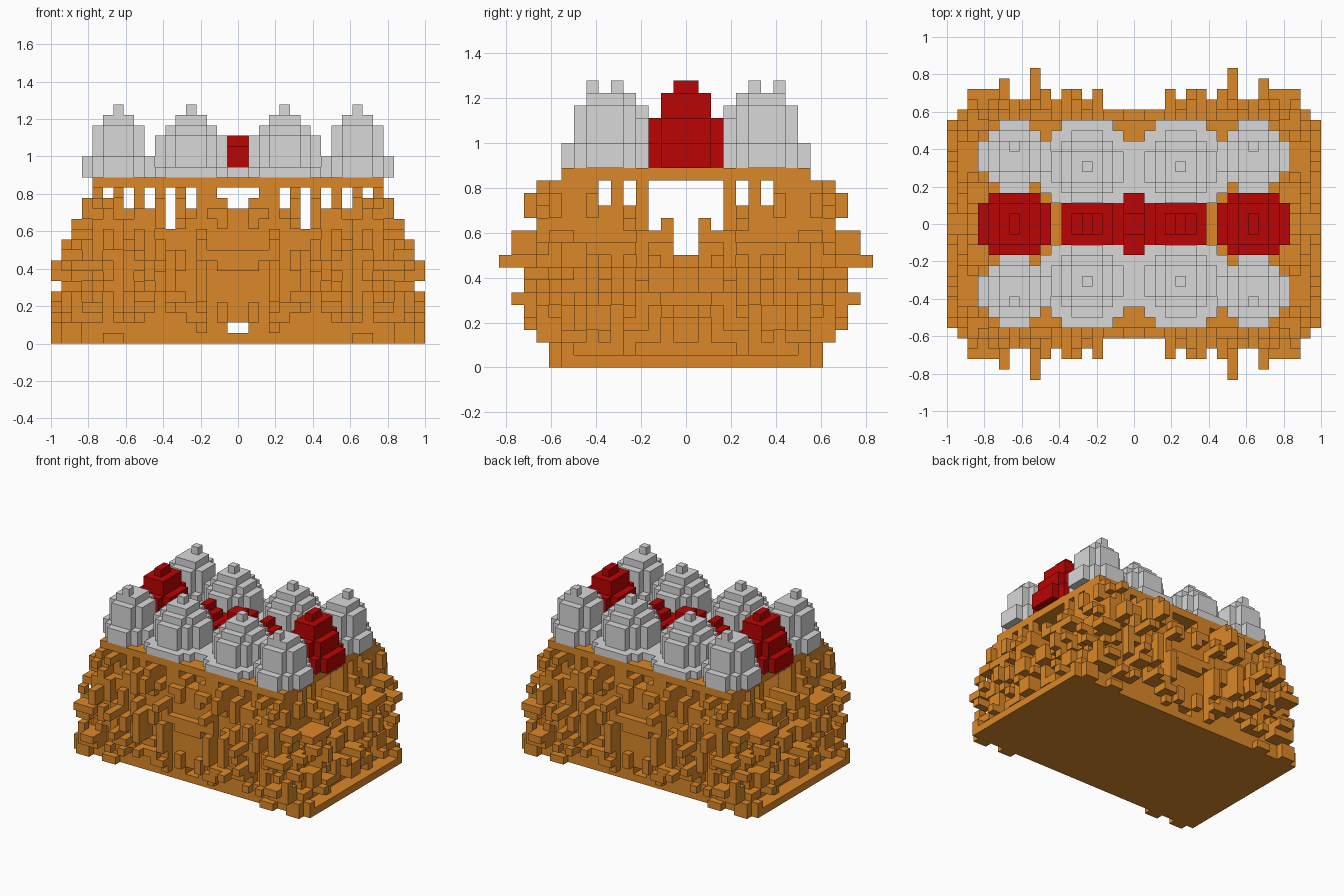
import bpy, bmesh, random
from mathutils import Vector

if "Cube" in bpy.data.objects:
    bpy.data.objects.remove(bpy.data.objects["Cube"])

random.seed(11)
U = 1 / 18  # edge of one block


def material(name, rgb):
    m = bpy.data.materials.new(name)
    m.use_nodes = True
    m.diffuse_color = (*rgb, 1)
    m.node_tree.nodes["Principled BSDF"].inputs["Base Color"].default_value = (*rgb, 1)
    return m


BROWN = material("brown", (0.71, 0.245, 0.021))
GREY = material("light grey", (0.69, 0.69, 0.69))
RED = material("red", (0.50, 0.001, 0.001))


def box(i0, i1, j0, j1, k0, k1):
    return {(i, j, k) for i in range(i0, i1) for j in range(j0, j1) for k in range(k0, k1)}


def disc(ci, cj, r, k0, k1):
    # round-cornered slab of blocks
    return {(i, j, k) for i, j, k in box(ci - r, ci + r + 1, cj - r, cj + r + 1, k0, k1)
            if abs(i - ci) + abs(j - cj) <= {1: 2, 2: 3, 3: 4, 4: 6}[r]}


def mirrored(cells):
    # repeat one quarter in the other three
    return {(a, b, k) for i, j, k in cells for a in (i, -1 - i) for b in (j, -1 - j)}


def build(name, quarter, mat):
    # skin the blocks with their outer faces
    cells = mirrored(quarter)
    bm = bmesh.new()
    corners = {}

    def vert(p):
        if p not in corners:
            corners[p] = bm.verts.new(Vector(p) * U)
        return corners[p]

    for c in sorted(cells):
        for axis in range(3):
            b, d = (axis + 1) % 3, (axis + 2) % 3
            for side in (0, 1):
                near = list(c)
                near[axis] += 2 * side - 1
                if tuple(near) in cells:
                    continue
                ring = []
                for s, t in ((0, 0), (1, 0), (1, 1), (0, 1)):
                    p = list(c)
                    p[axis] += side
                    p[b] += s
                    p[d] += t
                    ring.append(vert(tuple(p)))
                bm.faces.new(ring if side else ring[::-1])
    mesh = bpy.data.meshes.new(name)
    bm.to_mesh(mesh)
    bm.free()
    mesh.materials.append(mat)
    ob = bpy.data.objects.new(name, mesh)
    bpy.context.collection.objects.link(ob)


def rough_field(width, cap, least):
    # wall depth over a face, laid out in random strips, never thinner than the core
    field = {(a, k): max(least, cap(a, k) - 2) for a in range(width) for k in range(15)}
    for _ in range(width * 12):
        a, k = random.randrange(width), random.randrange(1, 15)
        w, h = random.choice(((1, 1), (1, 2), (1, 3), (1, 4), (2, 1), (3, 1), (2, 2)))
        drop = random.choice((0, 0, 1, 1, 2, 2, 3))
        for x in range(a, min(a + w, width)):
            for z in range(k, min(k + h, 15)):
                field[x, z] = max(least, cap(x, z) - drop)
    return field


# Rough hollow body: limits per layer and per column
X_CAP = [18, 18, 18, 18, 18, 17, 18, 18, 17, 17, 16, 16, 15, 15, 15]
Y_CAP = [11, 11, 12, 13, 13, 14, 13, 14, 15, 14, 14, 14, 14, 13, 12]
COLUMN_CAP = [11, 12, 11, 13, 12, 13, 13, 12, 13, 15, 12, 13, 14, 13, 13, 13, 11, 10]
front = rough_field(18, lambda i, k: min(Y_CAP[k], COLUMN_CAP[i]), 10)
side = rough_field(15, lambda j, k: X_CAP[k], 14)
body = {(i, j, k) for i, j, k in box(0, 18, 0, 15, 1, 15)
        if j < front[i, k] and i < side[j, k]}
body |= box(9, 10, 8, 15, 8, 9) | box(12, 13, 8, 14, 9, 11)
body -= box(0, 12, 0, 8, 1, 15)

# Openings through front and back walls, then through the side walls
for i, k0, k1 in ((0, 1, 2), (0, 13, 15), (1, 14, 15), (4, 13, 15), (6, 11, 15),
                  (8, 13, 15), (10, 13, 15), (12, 14, 15)):
    body -= box(i, i + 1, 0, 15, k0, k1)
for j, k0 in ((0, 9), (1, 12), (2, 11), (4, 13), (6, 13)):
    body -= box(0, 18, j, j + 1, k0, 15)

# Floor slab with footings, and roof slab
body |= box(0, 18, 0, 10, 0, 1) | box(15, 17, 10, 11, 0, 2) | box(11, 13, 10, 11, 0, 1)
body |= box(0, 14, 0, 10, 15, 16)
build("rough_body", body, BROWN)

# Red end towers: three cross-shaped tiers and a finial
end_tower = (box(8, 15, 0, 2, 16, 18) | box(9, 14, 0, 3, 16, 18)
             | box(9, 14, 0, 2, 18, 20) | box(10, 13, 0, 3, 18, 20)
             | box(10, 13, 0, 2, 20, 22) | box(11, 12, 0, 1, 22, 23))
# Red low middle ridge
ridge = (box(0, 7, 0, 2, 16, 17) | box(2, 7, 0, 2, 17, 18) | box(3, 6, 0, 1, 18, 19)
         | box(4, 5, 0, 1, 19, 20) | box(0, 1, 0, 3, 16, 19) | box(0, 1, 0, 1, 19, 20))
build("red_end_towers", end_tower, RED)
build("red_middle_ridge", ridge, RED)

# Grey domed towers: corner ones and inner ones
corner = (disc(11, 6, 3, 16, 18) | disc(11, 6, 2, 18, 21) | disc(11, 6, 1, 21, 22)
          | box(11, 12, 7, 8, 22, 23))
inner = (disc(4, 5, 4, 16, 17) | disc(4, 5, 3, 17, 20) | disc(4, 5, 2, 20, 21)
         | disc(4, 5, 1, 21, 22) | box(4, 5, 5, 6, 22, 23))
red = end_tower | ridge
build("grey_corner_towers", corner - red, GREY)
build("grey_inner_towers", inner - corner - red, GREY)
